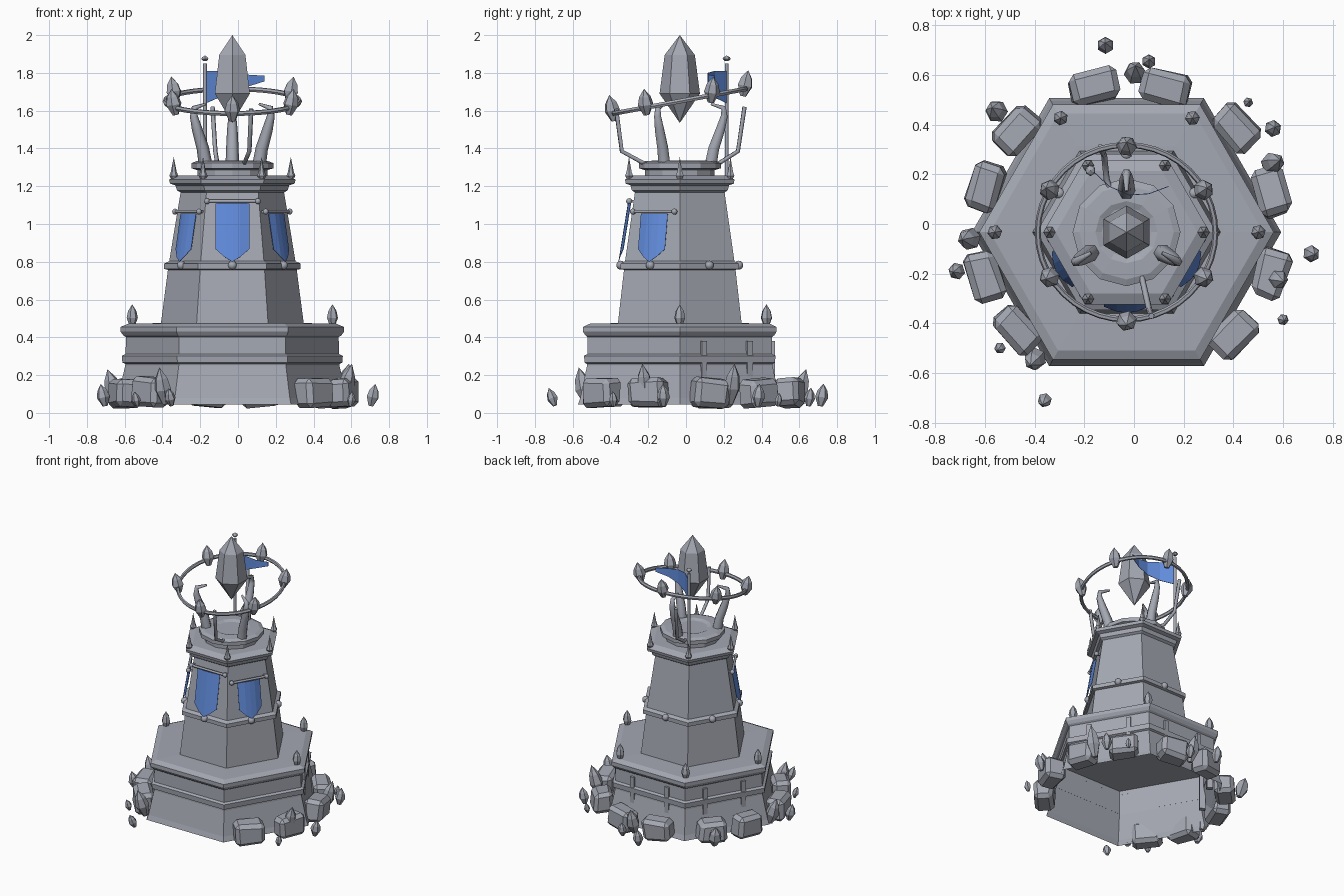
import bpy, bmesh, random
from math import sin, cos, pi, radians, atan2
from mathutils import Vector, Matrix

random.seed(4)
if "Cube" in bpy.data.objects:
    bpy.data.objects.remove(bpy.data.objects["Cube"])

CENTRE = Vector((-0.03, -0.033, 0))
FACES = [30 + 60 * i for i in range(6)]
CORNERS = [60 * i for i in range(6)]
APOTHEM = cos(pi / 6)


def material(name, rgb):
    m = bpy.data.materials.new(name)
    m.use_nodes = True
    m.diffuse_color = (*rgb, 1)
    m.node_tree.nodes["Principled BSDF"].inputs["Base Color"].default_value = (*rgb, 1)
    return m


STONE = material("grey_stone", (0.37, 0.39, 0.445))
CLOTH = material("blue_cloth", (0.12, 0.26, 0.71))


def finish(name, bm, mat=STONE, matrix=None):
    if matrix:
        bm.transform(matrix)
    mesh = bpy.data.meshes.new(name)
    bm.to_mesh(mesh)
    bm.free()
    mesh.materials.append(mat)
    obj = bpy.data.objects.new(name, mesh)
    bpy.context.collection.objects.link(obj)
    return obj


def polar(angle, radius, z=0):
    a = radians(angle)
    return CENTRE + Vector((radius * cos(a), radius * sin(a), z))


def face_matrix(angle, radius, z, tilt=0):
    """Local x runs along a wall, local -y points outward, z up."""
    return (Matrix.Translation(polar(angle, radius, z))
            @ Matrix.Rotation(radians(angle + 90), 4, "Z") @ Matrix.Rotation(tilt, 4, "X"))


def lathe(name, profile, sides=6, start=0, matrix=None, bottom=True, closed=False):
    """Faceted solid of revolution from (radius, height) points."""
    bm = bmesh.new()
    rings = []
    for r, z in profile:
        if r == 0:
            rings.append([bm.verts.new((0, 0, z))] * sides)
        else:
            rings.append([bm.verts.new((r * cos(start + 2 * pi * i / sides),
                                        r * sin(start + 2 * pi * i / sides), z))
                          for i in range(sides)])
    pairs = list(zip(rings, rings[1:]))
    if closed:
        pairs.append((rings[-1], rings[0]))
    for a, b in pairs:
        for i in range(sides):
            j = (i + 1) % sides
            bm.faces.new(list(dict.fromkeys((a[i], a[j], b[j], b[i]))))
    if not closed:
        if bottom and profile[0][0]:
            bm.faces.new(rings[0][::-1])
        if profile[-1][0]:
            bm.faces.new(rings[-1])
    bmesh.ops.recalc_face_normals(bm, faces=bm.faces)
    return finish(name, bm, matrix=matrix or Matrix.Translation(CENTRE))


def tube(name, points, radii, depth=1.0):
    curve = bpy.data.curves.new(name, "CURVE")
    curve.dimensions = "3D"
    curve.bevel_depth = depth
    curve.bevel_resolution = 1
    curve.use_fill_caps = True
    spline = curve.splines.new("POLY")
    spline.points.add(len(points) - 1)
    for p, co, r in zip(spline.points, points, radii):
        p.co = (*co, 1)
        p.radius = r
    curve.materials.append(STONE)
    obj = bpy.data.objects.new(name, curve)
    bpy.context.collection.objects.link(obj)
    return obj


def shard(name, at, height, radius, lean=0.0, toward=0.0):
    """Six-sided pointed crystal centred on a point, leaning in a direction."""
    matrix = (Matrix.Translation(at) @ Matrix.Rotation(toward, 4, "Z")
              @ Matrix.Rotation(lean, 4, "Y"))
    h = height / 2
    lathe(name, [(0.4 * radius, -h), (radius, -0.2 * h), (0.75 * radius, 0.4 * h), (0, h)],
          6, random.random(), matrix)


def ball(name, at, radius):
    bm = bmesh.new()
    bmesh.ops.create_uvsphere(bm, u_segments=10, v_segments=6, radius=radius)
    obj = finish(name, bm, matrix=Matrix.Translation(at))
    obj.data.shade_smooth()


def box(name, size, matrix):
    bm = bmesh.new()
    bmesh.ops.create_cube(bm, size=1, matrix=Matrix.Diagonal((*size, 1)))
    return finish(name, bm, matrix=matrix)


def sheet(name, columns, matrix=None):
    """Cloth built from (top, bottom) point pairs, given a thin body."""
    bm = bmesh.new()
    rows = [(bm.verts.new(a), bm.verts.new(b)) for a, b in columns]
    for (a, b), (c, d) in zip(rows, rows[1:]):
        bm.faces.new((a, b, d, c))
    obj = finish(name, bm, CLOTH, matrix)
    obj.modifiers.new("thickness", "SOLIDIFY").thickness = 0.003


# Hollow plinth with its mouldings
lathe("plinth_wall", [(0.622, 0.045), (0.608, 0.08), (0.567, 0.25), (0.562, 0.43)], bottom=False)
lathe("plinth_ring", [(0.564, 0.258), (0.582, 0.266), (0.585, 0.302), (0.564, 0.312)], closed=True)
lathe("plinth_rim", [(0.561, 0.40), (0.577, 0.41), (0.592, 0.43), (0.592, 0.455), (0.55, 0.472),
                     (0.4, 0.475)], bottom=False)
for angle in FACES[:3]:
    for side in (-0.14, 0.14):
        box("plinth_strip", (0.032, 0.04, 0.28), face_matrix(angle, 0.483, 0.24)
            @ Matrix.Translation((side, 0, 0)))
for angle in (0, 60, 120, 180):
    shard("plinth_spike", polar(angle, 0.53, 0.515), 0.12, 0.03)

# Tapering tower shaft, belt and cornice
lathe("tower_shaft", [(0.38, 0.46), (0.338, 0.78), (0.272, 1.18)])
lathe("tower_belt", [(0.33, 0.755), (0.362, 0.762), (0.362, 0.79), (0.33, 0.805)], closed=True)
lathe("tower_cornice", [(0.27, 1.165), (0.293, 1.178), (0.302, 1.205), (0.33, 1.214),
                        (0.335, 1.235), (0.285, 1.256)])
for angle in FACES:
    ball("belt_stud", polar(angle, 0.312, 0.782), 0.024)
for angle in CORNERS:
    lathe("cornice_spike", [(0.012, 0), (0.024, 0.02), (0.016, 0.04), (0, 0.12)], 6, 0,
          Matrix.Translation(polar(angle, 0.31, 1.235)))

# Round dais with a shallow bowl
lathe("dais", [(0.185, 1.245), (0.185, 1.285), (0.217, 1.295), (0.217, 1.322), (0.19, 1.333),
               (0.125, 1.336), (0.1, 1.326)], 12)

# Banners on the three front walls
slope = 0.16
for angle, top, half in ((210, 1.055, 0.082), (270, 1.11, 0.09), (330, 1.055, 0.082)):
    radius = 0.272 * APOTHEM + (1.18 - top) * slope
    place = face_matrix(angle, radius + 0.018, top, -slope)
    drop = top - 0.865
    sheet("banner", [((x * half, y, 0), (x * half, y, -drop - tip)) for x, y, tip in
                     ((-1, 0.004, 0), (-0.45, -0.008, 0.045), (0, -0.01, 0.07),
                      (0.45, -0.008, 0.045), (1, 0.004, 0))], place)
    ends = [place @ Vector((s * (half + 0.045), -0.005, 0.01)) for s in (-1, 1)]
    tube("banner_rod", ends, (1, 1), 0.009)
    for end in ends:
        ball("banner_rod_knob", end, 0.016)
        box("banner_bracket", (0.014, 0.05, 0.014),
            Matrix.Translation((end * 0.96 + place.translation * 0.04))
            @ Matrix.Rotation(radians(angle + 90), 4, "Z") @ Matrix.Translation((0, 0.02, 0)))

# Curved prongs around the crystal
for angle in (90, 210, 330):
    path = ((0.165, 1.32), (0.18, 1.40), (0.215, 1.50), (0.235, 1.57), (0.232, 1.615),
            (0.165, 1.635))
    tube("prong", [polar(angle, r, z) for r, z in path],
         (0.036, 0.033, 0.028, 0.021, 0.016, 0.007))

# Floating crystal
lathe("great_crystal", [(0, 1.535), (0.107, 1.69), (0.08, 1.895), (0, 2.0)], 6, pi / 6)

# Tilted halo carrying six small crystals
tilt = Matrix.Translation(CENTRE + Vector((0, 0, 1.65))) @ Matrix.Rotation(radians(10.5), 4, "X")
lathe("halo", [(0.357 + 0.012 * cos(a * pi / 3), 0.014 * sin(a * pi / 3)) for a in range(6)],
      40, 0, tilt, closed=True)
for angle in FACES:
    a = radians(angle)
    shard("halo_crystal", tilt @ Vector((0.36 * cos(a), 0.36 * sin(a), 0.03)), 0.14, 0.042, 0.2, a)
tube("halo_rod_back", [(-0.1, 0.15, 1.32), (-0.11, 0.18, 1.325), (-0.12, 0.275, 1.385),
                       (-0.135, 0.31, 1.62)], (1, 1, 1, 1), 0.012)
tube("halo_rod_front", [(0.03, -0.2, 1.32), (0.035, -0.23, 1.325), (0.06, -0.34, 1.385),
                        (0.07, -0.37, 1.61)], (1, 1, 1, 1), 0.012)

# Flag and pole
tube("flag_pole", [(-0.175, 0.215, 1.24), (-0.175, 0.215, 1.85)], (1, 1), 0.011)
shard("flag_pole_tip", Vector((-0.175, 0.215, 1.877)), 0.03, 0.022)
sheet("flag", [((x, y, hi), (x, y, lo)) for x, y, hi, lo in
               ((-0.17, 0.215, 1.81, 1.64), (-0.1, 0.15, 1.81, 1.67), (-0.02, 0.115, 1.80, 1.70),
                (0.06, 0.12, 1.79, 1.73), (0.14, 0.15, 1.785, 1.755))])

# Boulders around the foot, each turned along the circle
for x, y in ((-0.165, 0.555), (0.125, 0.55), (-0.47, 0.375), (-0.6, 0.155), (-0.6, -0.21),
             (-0.47, -0.43), (0.41, 0.38), (0.55, 0.13), (0.55, -0.2), (0.4, -0.45)):
    turn = atan2(y + 0.03, x + 0.03) + pi / 2
    rock = box("boulder", (0.195, 0.13, 0.15), Matrix.Translation((x, y, 0.108))
               @ Matrix.Rotation(turn, 4, "Z") @ Matrix.Rotation(random.uniform(-0.1, 0.1), 4, "Y"))
    for v in rock.data.vertices:
        v.co += Vector([random.uniform(-0.01, 0.01) for _ in range(3)])
    bevel = rock.modifiers.new("chipped_edges", "BEVEL")
    bevel.width = 0.025
    bevel.segments = 1

# Tall shards among the boulders, leaning outward
for x, y, height in ((0.005, 0.61, 0.19), (0.56, 0.245, 0.22), (-0.665, -0.06, 0.19),
                     (-0.4, -0.545, 0.2), (0.575, -0.22, 0.22), (-0.555, 0.455, 0.15)):
    shard("tall_shard", Vector((x, y, 0.045 + height / 2)), height, 0.046, 0.28, atan2(y, x))

# Small scattered shards
for x, y, size in ((0.06, 0.655, 0.1), (0.56, 0.385, 0.12), (-0.115, 0.72, 0.12),
                   (-0.715, -0.19, 0.12), (0.715, -0.12, 0.12), (0.6, -0.385, 0.08),
                   (-0.36, -0.71, 0.1), (-0.54, -0.5, 0.08), (0.46, 0.49, 0.07)):
    shard("scattered_shard", Vector((x, y, 0.035 + size / 2)), size, size * 0.29,
          random.uniform(0.1, 0.4), atan2(y, x))
